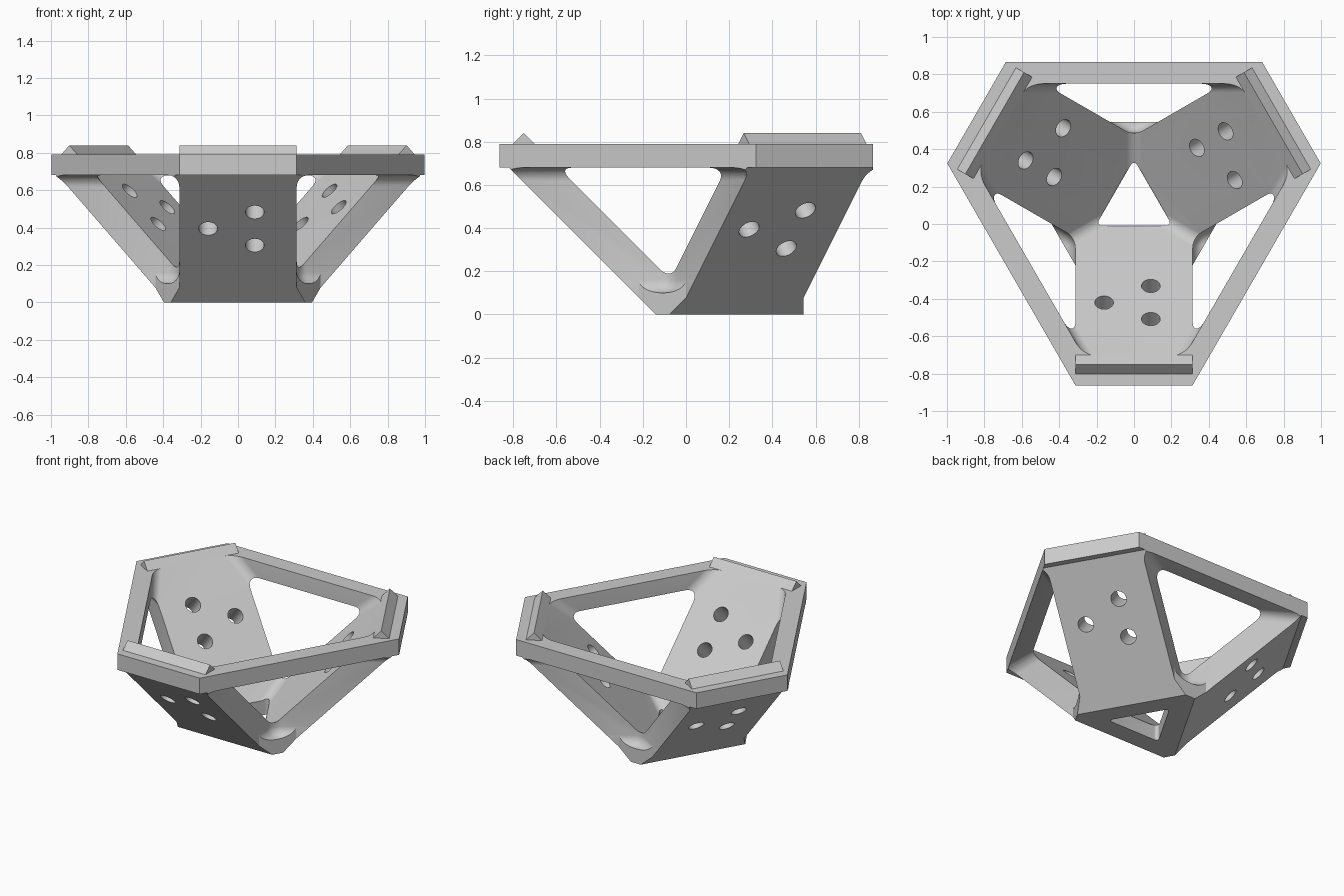
import bpy, bmesh, math
from mathutils import Vector, Matrix

if "Cube" in bpy.data.objects:
    bpy.data.objects.remove(bpy.data.objects["Cube"], do_unlink=True)

CENTRE_Y = 0.109            # axis of the three-fold symmetry
HALF = 0.314                # half width of a panel
PANELS = [math.radians(a) for a in (-90, 30, 150)]
CORNERS = [math.radians(a) for a in (90, 210, 330)]

grey = bpy.data.materials.new("light grey")
grey.use_nodes = True
grey.diffuse_color = (0.6, 0.6, 0.6, 1)
grey.node_tree.nodes["Principled BSDF"].inputs["Base Color"].default_value = (0.6, 0.6, 0.6, 1)


def add_object(name, bm):
    bmesh.ops.recalc_face_normals(bm, faces=bm.faces)
    mesh = bpy.data.meshes.new(name)
    bm.to_mesh(mesh)
    bm.free()
    mesh.materials.append(grey)
    obj = bpy.data.objects.new(name, mesh)
    obj.location.y = CENTRE_Y
    bpy.context.collection.objects.link(obj)
    return obj


def wall(angle, dist, slope=0):
    """Plane keeping points whose reach along angle is below dist + slope * z."""
    d = Vector((math.cos(angle), math.sin(angle), 0))
    return d * dist, d - Vector((0, 0, slope))


def beyond(angle, dist):
    """Plane keeping points whose reach along angle is above dist."""
    point, normal = wall(angle, dist)
    return point, -normal


def carve(name, low, high, planes, bevel=0, pick=None):
    """Convex block between two heights, trimmed by planes, some edges rounded."""
    bm = bmesh.new()
    size = Matrix.Diagonal((4, 4, high - low, 1))
    bmesh.ops.create_cube(bm, size=1, matrix=Matrix.Translation((0, 0, (low + high) / 2)) @ size)
    for point, normal in planes:
        cut = bmesh.ops.bisect_plane(bm, geom=bm.verts[:] + bm.edges[:] + bm.faces[:], dist=1e-6,
                                     plane_co=point, plane_no=normal, clear_outer=True)
        rim = [e for e in cut["geom_cut"] if isinstance(e, bmesh.types.BMEdge)]
        if rim:
            bmesh.ops.contextual_create(bm, geom=rim)
    if bevel:
        bmesh.ops.bevel(bm, geom=[e for e in bm.edges if pick(e)], offset=bevel,
                        segments=8, profile=0.5, affect='EDGES', clamp_overlap=True)
    return add_object(name, bm)


def combine(target, tool, operation):
    mod = target.modifiers.new(operation, 'BOOLEAN')
    mod.operation, mod.object, mod.solver = operation, tool, 'EXACT'
    bpy.context.view_layer.objects.active = target
    bpy.ops.object.modifier_apply(modifier=mod.name)
    bpy.data.objects.remove(tool, do_unlink=True)


def upright(edge):
    return abs(edge.verts[0].co.z - edge.verts[1].co.z) > 0.01


def at_apex(edge):
    return any(v.co.xy.length < 0.4 for v in edge.verts)


# Outer shell: inverted three-sided pyramid under a six-sided rim
frame = carve("frame", 0, 0.68, [wall(a, 0.25, 1) for a in PANELS] + [wall(a, 0.757) for a in CORNERS])
rim = carve("rim", 0.68, 0.79, [wall(a, 0.972) for a in PANELS] + [wall(a, 0.757) for a in CORNERS])
combine(frame, rim, 'UNION')

# Sloping inner cavity and the hole in the floor
cavity = carve("cavity_cutter", 0.1, 0.9,
               [wall(a, 0.02, 1) for a in PANELS] + [wall(a, 0.641) for a in CORNERS], 0.05, upright)
combine(frame, cavity, 'DIFFERENCE')
floor_hole = carve("floor_hole_cutter", -0.1, 0.15, [wall(a, 0.118) for a in PANELS], 0.035, upright)
combine(frame, floor_hole, 'DIFFERENCE')

# Filleted windows between the panels, and blunted base corners
for a in CORNERS:
    flanks = [beyond(a + side * math.radians(30), HALF) for side in (-1, 1)]
    window = carve("window_cutter", 0.1, 0.68, flanks, 0.06, at_apex)
    combine(frame, window, 'DIFFERENCE')
    blunt = carve("corner_cutter", -0.1, 0.3, flanks + [beyond(a, 0.436)])
    combine(frame, blunt, 'DIFFERENCE')

# Three round holes square through each panel
for turn in range(3):
    spin = Matrix.Rotation(turn * math.tau / 3, 4, 'Z')
    for x, z in ((0.09, 0.305), (0.09, 0.482), (-0.16, 0.394)):
        bm = bmesh.new()
        place = Matrix.Translation((x, -0.25 - z, z)) @ Matrix.Rotation(math.radians(-45), 4, 'X')
        bmesh.ops.create_cone(bm, cap_ends=True, segments=32, radius1=0.05, radius2=0.05,
                              depth=0.5, matrix=spin @ place)
        combine(frame, add_object("hole_cutter", bm), 'DIFFERENCE')

    # Triangular ridge on the rim above the panel
    bm = bmesh.new()
    ends = [[bm.verts.new((x, -r, z)) for r, z in ((0.81, 0.79), (0.91, 0.79), (0.86, 0.84))]
            for x in (-HALF, HALF)]
    for end in ends:
        bm.faces.new(end)
    for i in range(3):
        j = (i + 1) % 3
        bm.faces.new((ends[0][i], ends[0][j], ends[1][j], ends[1][i]))
    bm.transform(spin)
    add_object("rim_ridge_%d" % (turn + 1), bm)

# Smooth fillets and holes, sharp edges kept
bpy.ops.object.select_all(action='DESELECT')
frame.select_set(True)
bpy.context.view_layer.objects.active = frame
bpy.ops.object.shade_smooth_by_angle(angle=math.radians(25))
